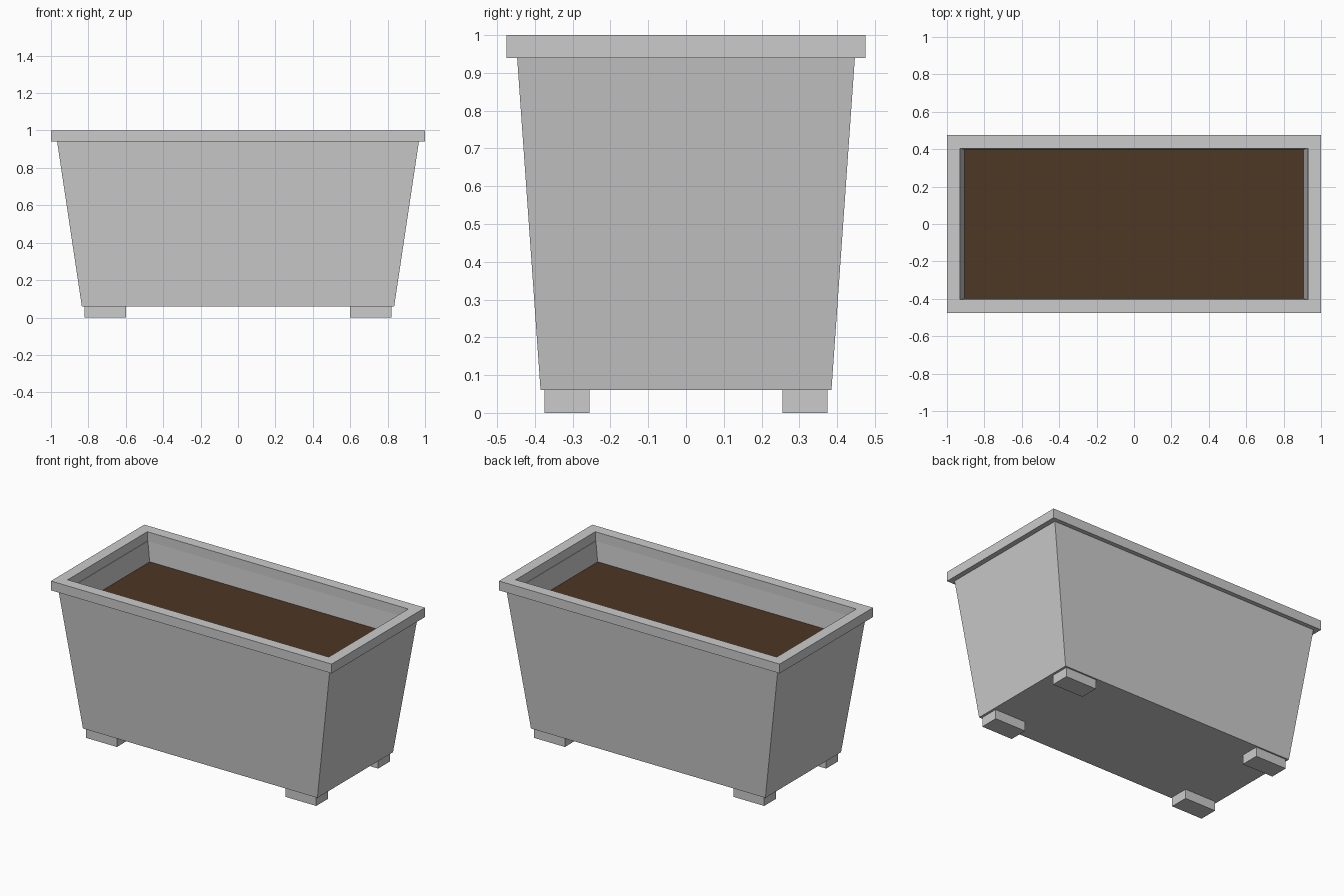
import bpy

if "Cube" in bpy.data.objects:
    bpy.data.objects.remove(bpy.data.objects["Cube"])

WALL = 0.04


def rect(hx, hy, z):
    return [(-hx, -hy, z), (hx, -hy, z), (hx, hy, z), (-hx, hy, z)]


def loft(name, rings, closed=False):
    """Skin rectangular rings (half x, half y, z); cap the ends or close the loop."""
    verts = [v for r in rings for v in rect(*r)]
    n = len(rings)
    faces = []
    for r in range(n if closed else n - 1):
        a, b = 4 * r, 4 * ((r + 1) % n)
        for i in range(4):
            j = (i + 1) % 4
            faces.append((a + i, a + j, b + j, b + i))
    if not closed:
        faces.append((3, 2, 1, 0))
        faces.append(tuple(4 * (n - 1) + i for i in range(4)))
    mesh = bpy.data.meshes.new(name)
    mesh.from_pydata(verts, [], faces)
    obj = bpy.data.objects.new(name, mesh)
    bpy.context.collection.objects.link(obj)
    return obj


# Tapered hollow tub: up the outside, over the lip, down to the inner floor
loft("planter_body", [
    (0.835, 0.385, 0.06),
    (0.967, 0.447, 0.94),
    (0.967 - WALL, 0.447 - WALL, 0.94),
    (0.841 - WALL, 0.388 - WALL, 0.10),
])

# Overhanging rim frame
loft("rim", [
    (1.0, 0.475, 0.94),
    (1.0, 0.475, 1.0),
    (0.93, 0.405, 1.0),
    (0.93, 0.405, 0.94),
], closed=True)

# Soil slab resting against the inner walls
soil = loft("soil", [
    (0.900, 0.396, 0.77),
    (0.907, 0.399, 0.815),
])
earth = bpy.data.materials.new("earth")
earth.diffuse_color = (0.075, 0.038, 0.018, 1.0)
earth.use_nodes = True
earth.node_tree.nodes["Principled BSDF"].inputs["Base Color"].default_value = earth.diffuse_color
soil.data.materials.append(earth)

# Four block feet
for side_x, x_name in ((-1, "left"), (1, "right")):
    for side_y, y_name in ((-1, "front"), (1, "back")):
        foot = loft(f"{y_name}_{x_name}_foot", [
            (0.11, 0.06, 0.0),
            (0.11, 0.06, 0.06),
        ])
        foot.location = (side_x * 0.71, side_y * 0.315, 0)
